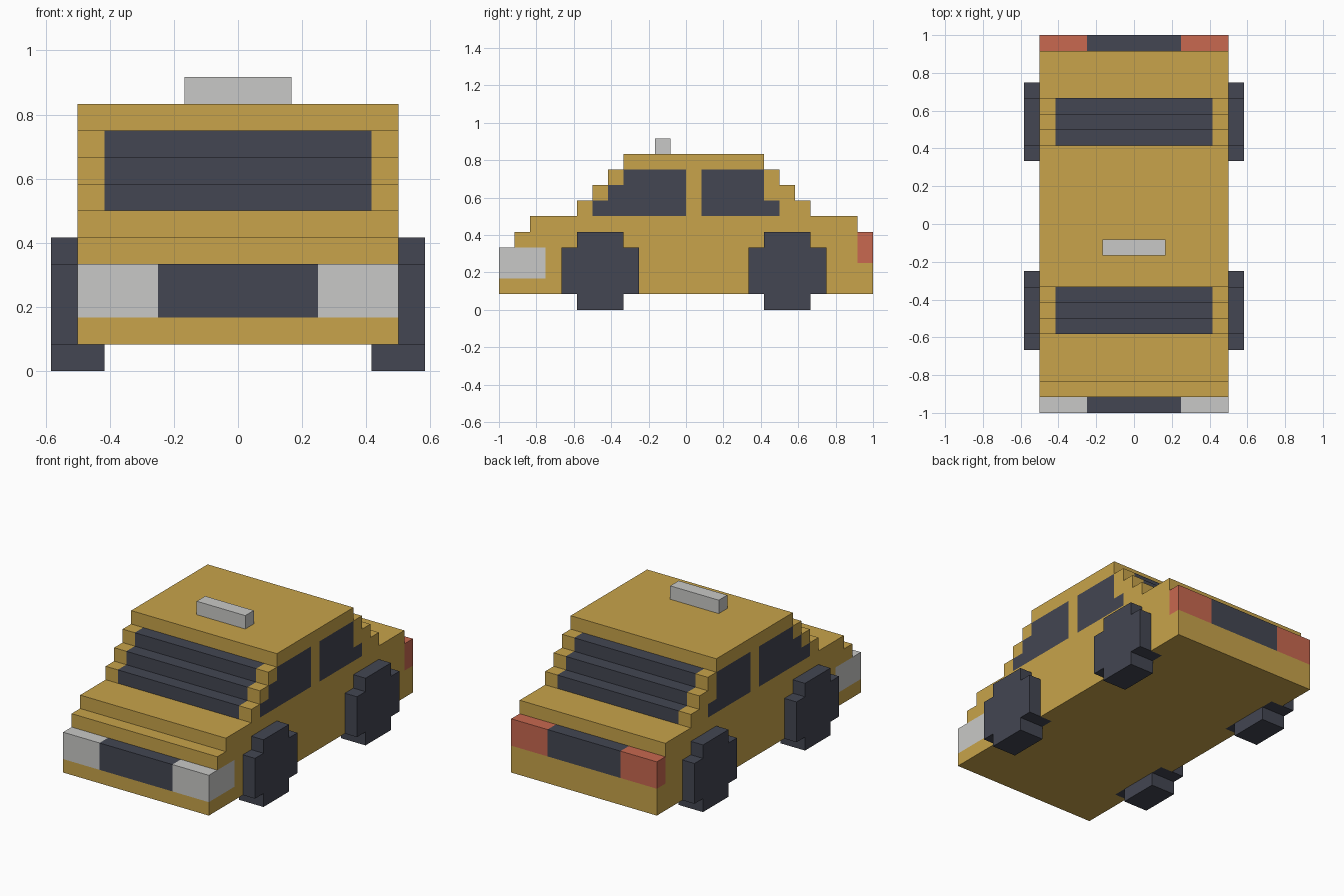
import bpy, bmesh
from mathutils import Vector

if "Cube" in bpy.data.objects:
    bpy.data.objects.remove(bpy.data.objects["Cube"])

U = 1 / 12  # block size; all coordinates below are in blocks


def material(name, rgb):
    m = bpy.data.materials.new(name)
    m.diffuse_color = (*rgb, 1)
    m.use_nodes = True
    m.node_tree.nodes["Principled BSDF"].inputs["Base Color"].default_value = m.diffuse_color
    return m


YELLOW, DARK, GREY, RED = range(4)
MATS = [material("yellow_paint", (0.578, 0.371, 0.069)),
        material("dark_glass_and_rubber", (0.056, 0.061, 0.084)),
        material("light_grey", (0.584, 0.584, 0.571)),
        material("tail_red", (0.578, 0.138, 0.080))]


def extrude_profile(name, points, x0, x1, mats, paint=None, cuts=()):
    """Extrude a (y, z) outline along x, cut it on planes, colour faces by rule."""
    bm = bmesh.new()
    face = bm.faces.new([bm.verts.new((x0, y, z)) for y, z in points])
    ext = bmesh.ops.extrude_face_region(bm, geom=[face])["geom"]
    bmesh.ops.translate(bm, vec=(x1 - x0, 0, 0),
                        verts=[v for v in ext if isinstance(v, bmesh.types.BMVert)])
    bmesh.ops.recalc_face_normals(bm, faces=bm.faces)
    for axis, value in cuts:
        co, no = Vector(), Vector()
        co[axis], no[axis] = value, 1
        bmesh.ops.bisect_plane(bm, geom=bm.verts[:] + bm.edges[:] + bm.faces[:],
                               dist=1e-4, plane_co=co, plane_no=no)
    bm.normal_update()
    if paint:
        for f in bm.faces:
            # sample the block just behind the face
            f.material_index = paint(*(f.calc_center_bounds() - f.normal * 0.5))
    bmesh.ops.scale(bm, vec=(U, U, U), verts=bm.verts)
    mesh = bpy.data.meshes.new(name)
    bm.to_mesh(mesh)
    bm.free()
    for m in mats:
        mesh.materials.append(m)
    ob = bpy.data.objects.new(name, mesh)
    bpy.context.collection.objects.link(ob)
    return ob


WHEELS = {"front": -8, "rear": 4}  # first y block of each wheel


def paint_body(x, y, z):
    x = abs(x)
    # headlights and grille
    if 2 < z < 4 and (y < -11 or (y < -9 and x > 5)):
        return GREY if x > 3 else DARK
    # tail lights and rear panel
    if 3 < z < 5 and y > 11:
        return RED if x > 3 else DARK
    if 6 < z < 9:
        # windscreen and rear window
        if x < 5:
            return DARK
        # side windows
        level = int(z) - 6
        if level - 6 < y < 0 or 1 < y < (6 if level == 0 else 5):
            return DARK
    # wheel undersides
    if z < 2 and x > 5 and any(w < y < w + 5 for w in WHEELS.values()):
        return DARK
    return YELLOW


# Stepped body: (top height, front y, back y) of each tier
tiers = [(4, -12, 12), (5, -11, 12), (6, -10, 11), (7, -7, 8),
         (8, -6, 7), (9, -5, 6), (10, -4, 5)]
front, back, bottom = [], [], 1
for top, y0, y1 in tiers:
    front += [(y0, bottom), (y0, top)]
    if back and back[-1][0] == y1:
        back[-1] = (y1, top)
    else:
        back += [(y1, bottom), (y1, top)]
    bottom = top
cuts = [(2, z) for z in range(2, 10)]
cuts += [(1, y) for y in (-11, -9, -8, -6, -5, -4, -3, 0, 1, 4, 5, 6, 9, 11)]
cuts += [(0, x) for x in (-5, -3, 3, 5)]
extrude_profile("body", front + back[::-1], -6, 6, MATS, paint_body, cuts)

# Wheels: a square with notched corners
for end, w in WHEELS.items():
    outline = [(w, 1), (w + 1, 1), (w + 1, 0), (w + 4, 0), (w + 4, 1), (w + 5, 1),
               (w + 5, 4), (w + 4, 4), (w + 4, 5), (w + 1, 5), (w + 1, 4), (w, 4)]
    for side, x in (("left", -7), ("right", 5)):
        extrude_profile(f"{end}_{side}_wheel", outline, x, x + 2, [MATS[DARK]])

# Roof sign
extrude_profile("roof_sign", [(-2, 10), (-1, 10), (-1, 11), (-2, 11)], -2, 2, [MATS[GREY]])
